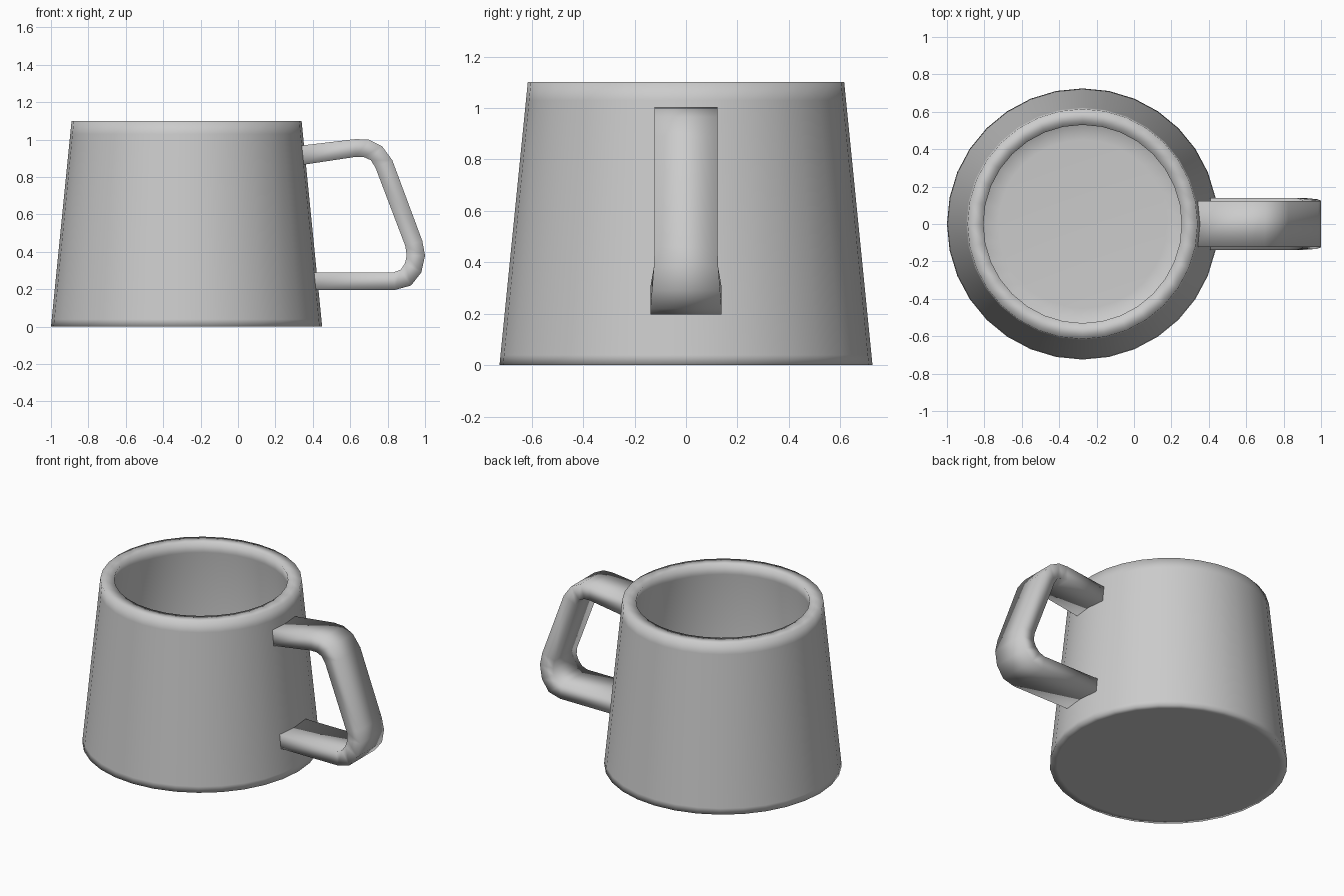
import bpy, bmesh, math

if "Cube" in bpy.data.objects:
    bpy.data.objects.remove(bpy.data.objects["Cube"])

CX = -0.275   # mug axis
SIDES = 32


def finish(bm, name):
    bmesh.ops.recalc_face_normals(bm, faces=bm.faces)
    mesh = bpy.data.meshes.new(name)
    bm.to_mesh(mesh)
    bm.free()
    mesh.shade_smooth()
    obj = bpy.data.objects.new(name, mesh)
    bpy.context.collection.objects.link(obj)
    return obj


def skin(bm, rings):
    """Join consecutive vertex rings with quads and cap both ends."""
    for a, b in zip(rings, rings[1:]):
        n = len(a)
        for i in range(n):
            j = (i + 1) % n
            bm.faces.new((a[i], a[j], b[j], b[i]))
    bm.faces.new(rings[0])
    bm.faces.new(rings[-1])


# Tapered cup: radius/height profile from the base, over the rim, to the inner floor
profile = [(0.68, 0), (0.725, 0), (0.721, 0.04), (0.622, 1.03), (0.615, 1.1),
           (0.53, 1.1), (0.537, 1.03), (0.61, 0.16), (0.59, 0.10), (0.45, 0.09)]
bm = bmesh.new()
rings = []
for r, z in profile:
    rings.append([bm.verts.new((CX + r * math.cos(2 * math.pi * i / SIDES),
                                r * math.sin(2 * math.pi * i / SIDES), z))
                  for i in range(SIDES)])
skin(bm, rings)
finish(bm, "cup_body")

# Strap handle: paired outer and inner (x, z) outline points, top to bottom
outer = [(0.31, 0.965), (0.63, 1.003), (0.70, 1.0), (0.77, 0.965), (0.825, 0.89),
         (0.985, 0.46), (1.0, 0.38), (0.98, 0.29), (0.925, 0.22), (0.84, 0.197), (0.375, 0.197)]
inner = [(0.31, 0.86), (0.63, 0.908), (0.67, 0.908), (0.71, 0.89), (0.735, 0.85),
         (0.895, 0.43), (0.902, 0.38), (0.893, 0.34), (0.87, 0.305), (0.83, 0.29), (0.375, 0.29)]
bm = bmesh.new()
rings = []
for (ox, oz), (ix, iz) in zip(outer, inner):
    # the strap flares slightly toward its lower end
    w = 0.122 + 0.016 * max(0, min(1, (0.42 - oz) / 0.2))
    rings.append([bm.verts.new(p) for p in
                  ((ox, -w, oz), (ox, w, oz), (ix, w, iz), (ix, -w, iz))])
skin(bm, rings)
finish(bm, "handle")
